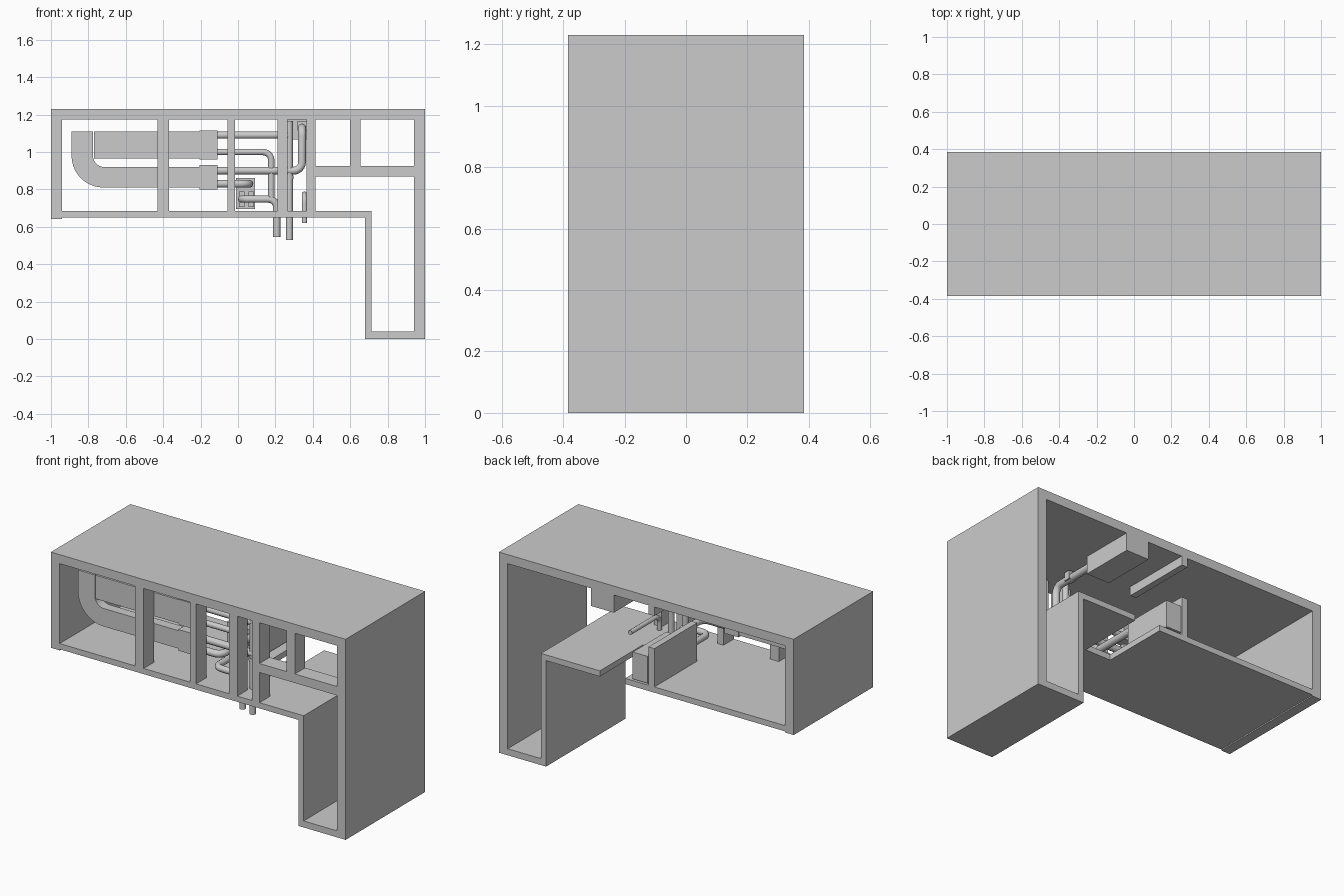
import bpy, bmesh, math
from mathutils import Vector

if "Cube" in bpy.data.objects:
    bpy.data.objects.remove(bpy.data.objects["Cube"])

F, B = -0.385, 0.385      # front and back planes
POST = -0.285             # back of the front posts
PY = -0.25                # plane of the pipes


def prism(name, pts, y0, y1):
    """Extrude an x-z outline from y0 to y1."""
    bm = bmesh.new()
    face = bm.faces.new([bm.verts.new((x, y0, z)) for x, z in pts])
    ext = bmesh.ops.extrude_face_region(bm, geom=[face])
    moved = [v for v in ext["geom"] if isinstance(v, bmesh.types.BMVert)]
    bmesh.ops.translate(bm, verts=moved, vec=(0, y1 - y0, 0))
    bmesh.ops.recalc_face_normals(bm, faces=bm.faces)
    me = bpy.data.meshes.new(name)
    bm.to_mesh(me)
    bm.free()
    ob = bpy.data.objects.new(name, me)
    bpy.context.collection.objects.link(ob)
    return ob


def box(name, x0, x1, z0, z1, y0=F, y1=B):
    return prism(name, [(x0, z0), (x1, z0), (x1, z1), (x0, z1)], y0, y1)


def pipe(name, pts, r, bend=0.045):
    """Round tube along a path with rounded corners."""
    pts = [Vector(p) for p in pts]
    path = [pts[0]]
    for a, p, b in zip(pts, pts[1:], pts[2:]):
        u, v = (a - p).normalized(), (b - p).normalized()
        centre = p + (u + v) * bend
        for i in range(7):
            t = math.pi / 2 * i / 6
            path.append(centre - v * bend * math.cos(t) - u * bend * math.sin(t))
    path.append(pts[-1])
    cu = bpy.data.curves.new(name, 'CURVE')
    cu.dimensions = '3D'
    cu.bevel_depth = r
    cu.bevel_resolution = 3
    cu.use_fill_caps = True
    sp = cu.splines.new('POLY')
    sp.points.add(len(path) - 1)
    for q, p in zip(sp.points, path):
        q.co = (*p, 1)
    ob = bpy.data.objects.new(name, cu)
    bpy.context.collection.objects.link(ob)
    bpy.ops.object.select_all(action='DESELECT')
    ob.select_set(True)
    bpy.context.view_layer.objects.active = ob
    bpy.ops.object.convert(target='MESH')
    bpy.ops.object.shade_smooth_by_angle(angle=math.radians(40))


# Outer shell
box("top_slab", -1, 1, 1.175, 1.23)
box("left_wall", -1, -0.94, 0.643, 1.175)
box("right_wall", 0.94, 1, 0, 1.175)
box("leg_inner_wall", 0.68, 0.715, 0, 0.65)
box("leg_floor", 0.715, 0.94, 0, 0.04)

# Floor slab with an open notch at the back
box("floor_front", -0.94, 0.715, 0.65, 0.685, F, -0.03)
box("floor_back_left", -0.94, 0.143, 0.65, 0.685, -0.03, B)
box("floor_back_right", 0.315, 0.715, 0.65, 0.685, -0.03, B)

# Front posts and rail
for i, (x0, x1, z0) in enumerate([(-0.43, -0.37, 0.685), (-0.055, -0.015, 0.685),
                                  (0.21, 0.265, 0.685), (0.365, 0.415, 0.685),
                                  (0.6, 0.655, 0.925)]):
    box(f"front_post_{i + 1}", x0, x1, z0, 1.175, F, POST)
box("front_rail", 0.415, 0.94, 0.87, 0.925, F, POST)

# Rear partition: low wall and header
box("partition_low_wall", -0.055, -0.015, 0.685, 0.92, -0.03, B)
box("partition_header", -0.055, -0.015, 1.12, 1.175, -0.05, B)

# Flat ducts with end sleeves
box("upper_duct", -0.77, -0.2, 0.965, 1.11, -0.28, -0.22)
outer = [(-0.72 - 0.17 * math.cos(t), 0.98 - 0.17 * math.sin(t))
         for t in [math.pi / 2 * i / 10 for i in range(11)]]
inner = [(-0.715 - 0.06 * math.sin(t), 0.98 - 0.06 * math.cos(t))
         for t in [math.pi / 2 * i / 10 for i in range(11)]]
prism("bent_duct", [(-0.89, 1.11)] + outer + [(-0.2, 0.81), (-0.2, 0.92)]
      + inner + [(-0.775, 1.11)], -0.28, -0.22)
box("upper_sleeve", -0.205, -0.11, 0.96, 1.115, -0.285, -0.215)
box("lower_sleeve", -0.205, -0.11, 0.8, 0.93, -0.285, -0.215)

# Plenum boxes at the back
box("high_plenum", 0.22, 0.375, 1.067, 1.175, 0.05, B)
box("low_plenum", -0.01, 0.092, 0.695, 0.86, 0.06, B)
for i in range(2):
    for j in range(2):
        x, z = 0.005 + 0.05 * i, 0.705 + 0.06 * j
        box(f"plenum_plate_{i}{j}", x, x + 0.03, z, z + 0.025, 0.05, 0.06)

# Pipes
pipe("feed_pipe_top", [(-0.12, PY, 1.09), (0.275, PY, 1.09)], 0.02)
pipe("riser_pipe", [(0.275, PY, 1.165), (0.275, PY, 0.53)], 0.019)
pipe("riser_collar", [(0.275, PY, 0.875), (0.275, PY, 0.855)], 0.023)
pipe("feed_pipe_second", [(-0.12, PY, 1.0), (0.178, PY, 1.0), (0.178, PY, 0.75)], 0.018)
pipe("feed_pipe_third", [(-0.12, PY, 0.9), (0.342, PY, 0.9), (0.342, PY, 1.13),
                         (0.342, 0.06, 1.13)], 0.022)
box("third_pipe_collar", 0.318, 0.366, 1.115, 1.165, -0.15, -0.11)
pipe("feed_pipe_fourth", [(-0.12, PY, 0.83), (0.06, PY, 0.83), (0.06, 0.07, 0.83)], 0.022)
pipe("drain_pipe", [(0.02, 0.07, 0.748), (0.02, PY, 0.748), (0.207, PY, 0.748),
                    (0.207, PY, 0.545)], 0.02)
pipe("side_pipe", [(0.355, PY, 0.62), (0.355, PY, 0.775), (0.355, 0.035, 0.775)], 0.014)
